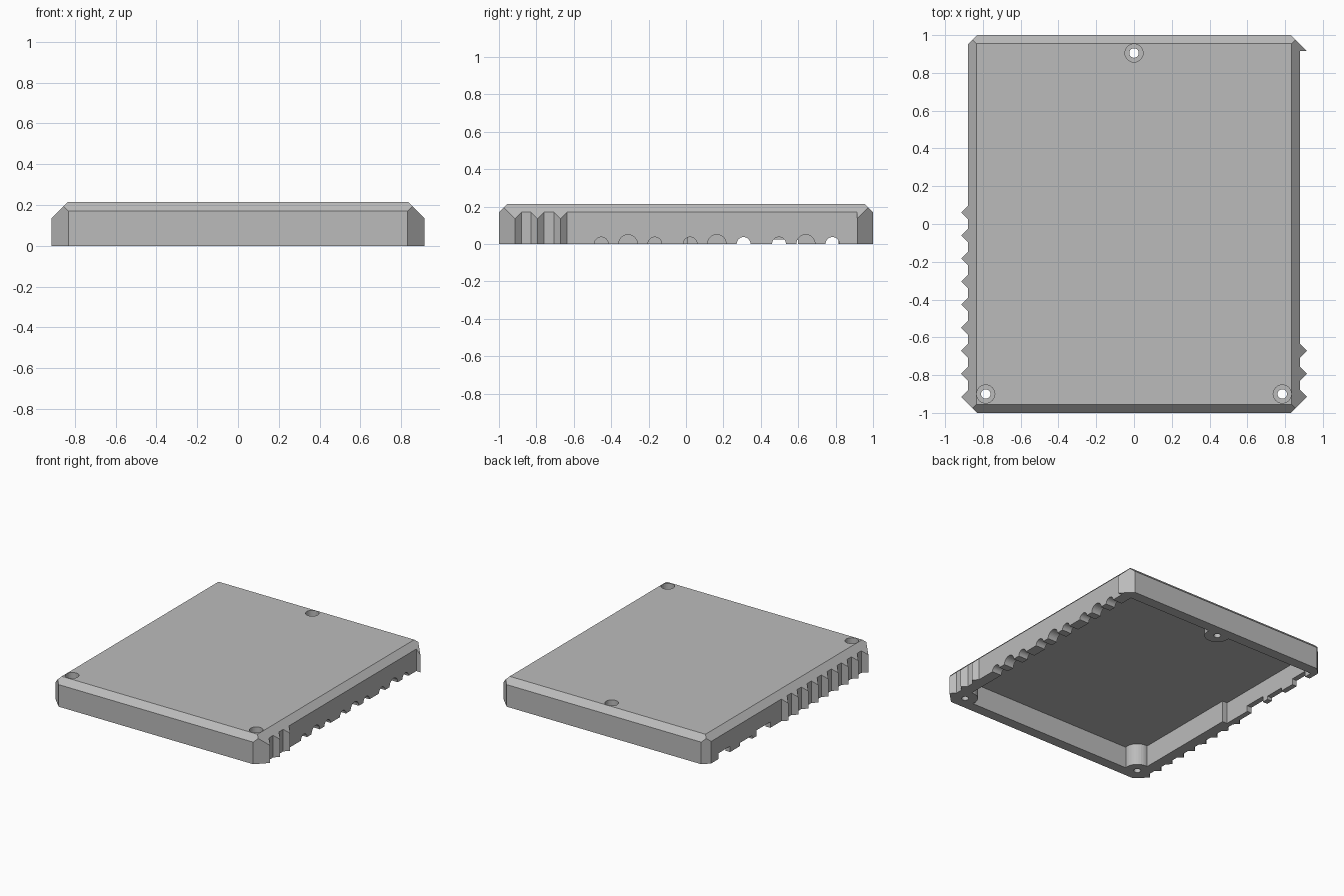
import bpy, bmesh, math

cube = bpy.data.objects.get("Cube")
if cube:
    bpy.data.objects.remove(cube, do_unlink=True)

grey = bpy.data.materials.new("plain_grey")
grey.use_nodes = True
GREY = (0.5, 0.5, 0.5, 1)
grey.diffuse_color = GREY
grey.node_tree.nodes["Principled BSDF"].inputs["Base Color"].default_value = GREY


def loft(name, lower, upper, z0, z1):
    """Solid between two outlines with equal point counts."""
    bm = bmesh.new()
    a = [bm.verts.new((x, y, z0)) for x, y in lower]
    b = [bm.verts.new((x, y, z1)) for x, y in upper]
    bm.faces.new(a)
    bm.faces.new(b)
    n = len(a)
    for i in range(n):
        j = (i + 1) % n
        bm.faces.new((a[i], a[j], b[j], b[i]))
    bmesh.ops.recalc_face_normals(bm, faces=bm.faces)
    mesh = bpy.data.meshes.new(name)
    bm.to_mesh(mesh)
    bm.free()
    mesh.materials.append(grey)
    obj = bpy.data.objects.new(name, mesh)
    bpy.context.collection.objects.link(obj)
    return obj


def prism(name, outline, z0, z1):
    return loft(name, outline, outline, z0, z1)


def rect(hx, hy):
    return [(-hx, -hy), (hx, -hy), (hx, hy), (-hx, hy)]


def circle(cx, cy, r, n=32):
    return [(cx + r * math.cos(2 * math.pi * i / n),
             cy + r * math.sin(2 * math.pi * i / n)) for i in range(n)]


def box(name, x0, x1, y0, y1, z0, z1):
    return prism(name, [(x0, y0), (x1, y0), (x1, y1), (x0, y1)], z0, z1)


def combine(target, tool, operation="DIFFERENCE"):
    """Apply a boolean and discard its cutter."""
    tool.hide_render = True
    mod = target.modifiers.new("cut", "BOOLEAN")
    mod.operation, mod.solver, mod.object = operation, "EXACT", tool
    bpy.context.view_layer.objects.active = target
    bpy.ops.object.modifier_apply(modifier=mod.name)
    bpy.data.objects.remove(tool, do_unlink=True)


# Outline with triangular grip ribs along both sides
SIDE, RIB, PITCH = 0.88, 0.915, 0.122


def ribs(count):
    pts = [(RIB, -0.915), (SIDE, -0.88)]
    for i in range(1, count):
        y = -0.915 + i * PITCH
        pts += [(SIDE, y - 0.035), (RIB, y), (SIDE, y + 0.035)]
    return pts


right = [(0.83, -1)] + ribs(3) + [(SIDE, 0.915), (RIB, 0.915), (0.83, 1)]
left = [(0.83, -1)] + ribs(9) + [(SIDE, 0.95), (0.83, 1)]
outline = right + [(-x, y) for x, y in reversed(left)]
body = prism("enclosure_lid", outline, 0, 0.3)

# Sloped top edges
combine(body, loft("slope_limit", rect(1.15, 1.27), rect(0.835, 0.955), -0.1, 0.215),
        "INTERSECT")

# Hollow underside, leaving round screw bosses
screws = [(-0.785, -0.9), (0.785, -0.9), (0, 0.905)]
cavity = prism("cavity", [(-0.8, -0.92), (0.8, -0.92), (0.8, 0.92), (-0.84, 0.92),
                          (-0.84, 0.01), (-0.8, 0.01)], -0.1, 0.165)
for x, y in screws:
    combine(cavity, prism("boss", circle(x, y, 0.09), -0.2, 0.3))
combine(body, cavity)

# Screw holes with counterbores
for x, y in screws:
    combine(body, prism("screw_hole", circle(x, y, 0.025), -0.1, 0.4))
    combine(body, prism("counterbore", circle(x, y, 0.048), 0.15, 0.4))

# Round connector notches in three groups of three
for group in (-0.31, 0.165, 0.64):
    for offset, r in ((-0.143, 0.037), (0, 0.05), (0.143, 0.037)):
        notch = prism("round_notch", circle(0, 0, r), 0.76, 1)
        for v in notch.data.vertices:
            a, b, c = v.co
            v.co = (c, a + group + offset, b)
        combine(body, notch)

# Rectangular connector slots on the other side
for y0, y1, height in ((0.23, 0.4, 0.045), (0.45, 0.6, 0.025), (0.72, 0.86, 0.045)):
    combine(body, box("slot", -1, -0.76, y0, y1, -0.1, height))
